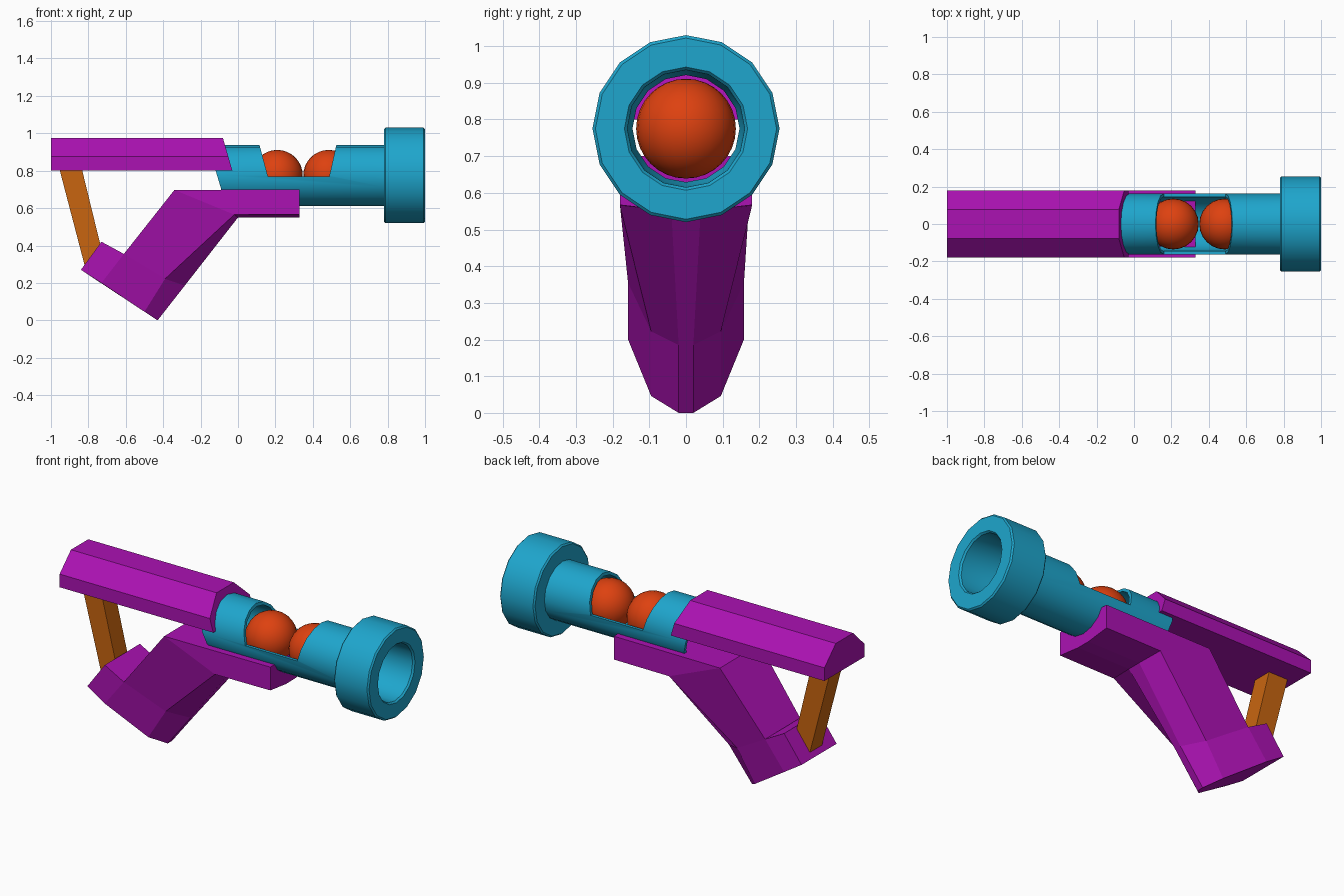
import bpy, bmesh
from math import cos, sin, pi

if "Cube" in bpy.data.objects:
    bpy.data.objects.remove(bpy.data.objects["Cube"])

AXIS_Z = 0.775  # height of the barrel axis


def material(name, rgb):
    m = bpy.data.materials.new(name)
    m.diffuse_color = (*rgb, 1)
    m.use_nodes = True
    m.node_tree.nodes["Principled BSDF"].inputs["Base Color"].default_value = m.diffuse_color
    return m


PURPLE = material("purple", (0.41, 0.006, 0.45))
CYAN = material("cyan", (0.013, 0.38, 0.61))
RED = material("red", (0.73, 0.053, 0.005))
ORANGE = material("orange", (0.58, 0.13, 0.005))


def loft(name, rings, mat, closed=False):
    """Skin a series of equal rings; cap the ends, or join last to first."""
    bm = bmesh.new()
    loops = [[bm.verts.new(p) for p in r] for r in rings]
    n = len(rings[0])
    pairs = list(zip(loops, loops[1:]))
    if closed:
        pairs.append((loops[-1], loops[0]))
    else:
        bm.faces.new(loops[0])
        bm.faces.new(loops[-1])
    for a, b in pairs:
        for i in range(n):
            j = (i + 1) % n
            bm.faces.new((a[i], a[j], b[j], b[i]))
    bmesh.ops.recalc_face_normals(bm, faces=bm.faces)
    mesh = bpy.data.meshes.new(name)
    bm.to_mesh(mesh)
    bm.free()
    ob = bpy.data.objects.new(name, mesh)
    bpy.context.collection.objects.link(ob)
    if mat:
        mesh.materials.append(mat)
    return ob


def mirrored(half):
    """Complete a half ring across y = 0."""
    return half + [(x, -y, z) for x, y, z in reversed(half)]


def smooth(ob):
    bpy.ops.object.select_all(action='DESELECT')
    ob.select_set(True)
    bpy.context.view_layer.objects.active = ob
    bpy.ops.object.shade_smooth_by_angle(angle=pi / 6)


# Top cover: upper half of an octagon with a slanted front end
section = [(0.18, 0.80), (0.18, 0.875), (0.078, 0.975)]
loft("top_cover", [
    mirrored([(-1.0, y, z) for y, z in section]),
    mirrored([(-0.03 - 0.29 * (z - 0.80), y, z) for y, z in section]),
], PURPLE)

# Grip: fore-end bending down into a tapering handle
loft("grip", [
    mirrored([(0.33, 0.18, 0.70), (0.33, 0.18, 0.567), (0.33, 0.04, 0.55)]),
    mirrored([(-0.34, 0.18, 0.697), (-0.02, 0.18, 0.565), (0.0, 0.04, 0.55)]),
    mirrored([(-0.61, 0.158, 0.355), (-0.39, 0.095, 0.222), (-0.285, 0.02, 0.185)]),
], PURPLE)

# Grip base: block below the handle with a tapered nose
loft("grip_base", [
    mirrored([(-0.73, 0.158, 0.42), (-0.61, 0.158, 0.355),
              (-0.39, 0.095, 0.222), (-0.285, 0.02, 0.185)]),
    mirrored([(-0.84, 0.158, 0.27), (-0.73, 0.158, 0.20),
              (-0.50, 0.095, 0.046), (-0.43, 0.02, 0.0)]),
], PURPLE)

# Rear strut between cover and grip base
loft("rear_strut", [
    mirrored([(-0.955, 0.055, 0.81), (-0.835, 0.055, 0.81)]),
    mirrored([(-0.815, 0.055, 0.275), (-0.73, 0.055, 0.38)]),
], ORANGE)

# Barrel: hollow tube with muzzle collar, rear end cut on a slant
profile = [(-0.112, 0.163), (0.78, 0.163), (0.78, 0.247), (0.788, 0.255),
           (0.992, 0.255), (1.0, 0.247), (1.0, 0.168), (0.99, 0.16),
           (0.79, 0.155), (0.76, 0.146), (-0.112, 0.146)]
rings = []
for x, r in profile:
    ring = []
    for i in range(16):
        a = 2 * pi * i / 16
        dz = r * sin(a)
        ring.append((x - (0.3 * dz if x < 0 else 0), r * cos(a), AXIS_Z + dz))
    rings.append(ring)
barrel = loft("barrel", rings, CYAN, closed=True)

# Loading window cut through the top half of the barrel
window = [(0.16, 0.77), (0.488, 0.77), (0.54, 1.0), (0.098, 1.0)]
cutter = loft("window_cutter", [[(x, y, z) for x, z in window] for y in (-0.3, 0.3)], None)
cutter.hide_render = True
bpy.context.view_layer.objects.active = barrel
cut = barrel.modifiers.new("window", 'BOOLEAN')
cut.operation = 'DIFFERENCE'
cut.solver = 'EXACT'
cut.object = cutter
bpy.ops.object.modifier_apply(modifier=cut.name)
bpy.data.objects.remove(cutter)
smooth(barrel)

# Balls loaded in the barrel
for i, x in enumerate((0.21, 0.485)):
    bpy.ops.mesh.primitive_uv_sphere_add(segments=24, ring_count=16, radius=0.136,
                                         location=(x, 0, AXIS_Z))
    ball = bpy.context.object
    ball.name = f"ball_{i + 1}"
    ball.data.materials.append(RED)
    smooth(ball)
